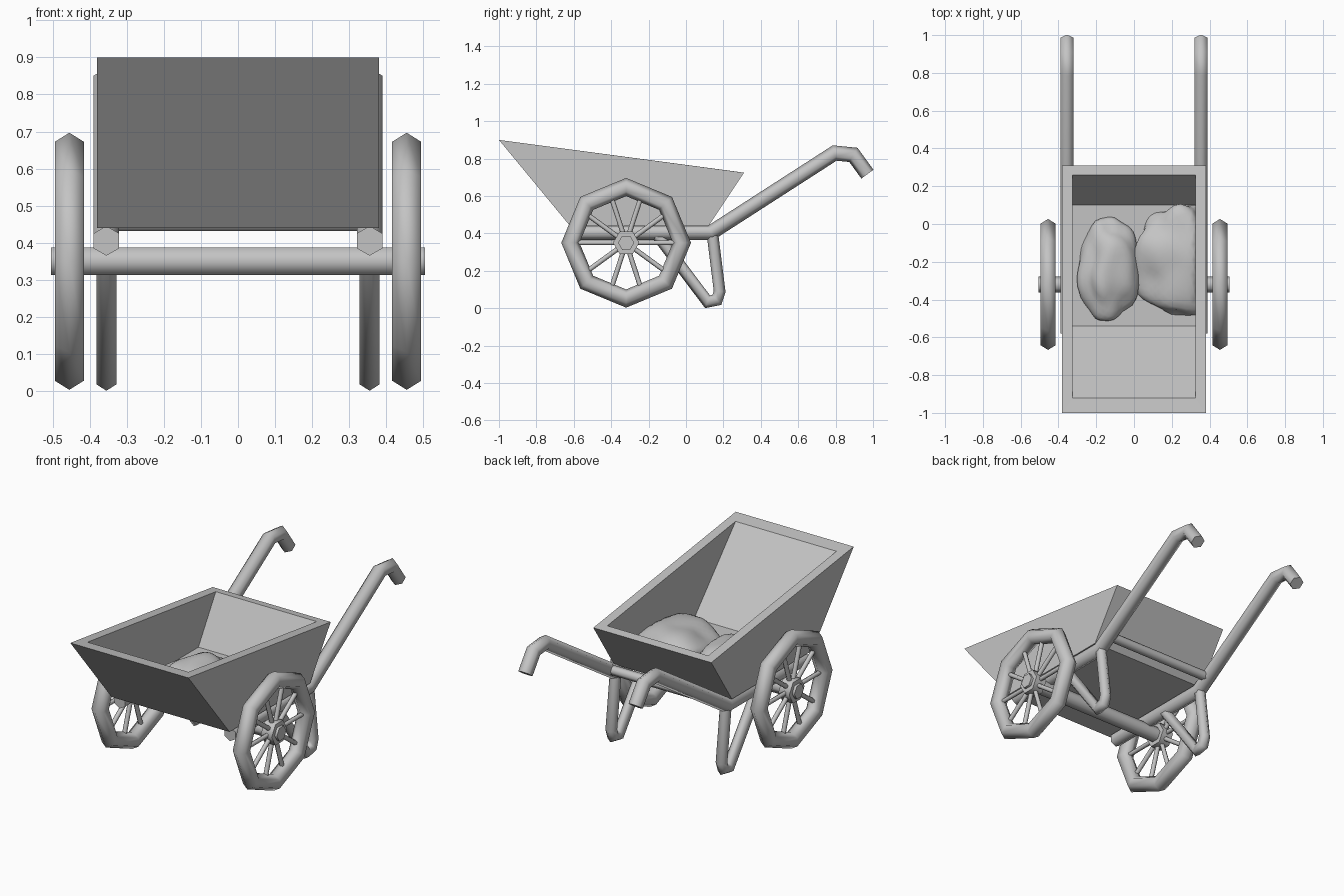
import bpy, bmesh, math
from mathutils import Vector, noise

cube = bpy.data.objects.get("Cube")
if cube:
    bpy.data.objects.remove(cube, do_unlink=True)

grey = bpy.data.materials.new("plain_grey")
grey.use_nodes = True
grey.diffuse_color = (0.55, 0.55, 0.55, 1)
grey.node_tree.nodes["Principled BSDF"].inputs["Base Color"].default_value = (0.55, 0.55, 0.55, 1)

SIDES = (("left", 1), ("right", -1))
HUB_Y, HUB_Z, WHEEL_X = -0.32, 0.35, 0.455
RAIL_X = 0.355


def finish(bm, name, smooth=65):
    bmesh.ops.recalc_face_normals(bm, faces=bm.faces)
    mesh = bpy.data.meshes.new(name)
    bm.to_mesh(mesh)
    bm.free()
    mesh.materials.append(grey)
    obj = bpy.data.objects.new(name, mesh)
    bpy.context.collection.objects.link(obj)
    if smooth:
        bpy.ops.object.select_all(action='DESELECT')
        obj.select_set(True)
        bpy.context.view_layer.objects.active = obj
        bpy.ops.object.shade_smooth_by_angle(angle=math.radians(smooth))
    return obj


def bridge(bm, loops, closed=False):
    """Skin a list of vertex loops, capping both ends unless closed."""
    pairs = list(zip(loops, loops[1:]))
    if closed:
        pairs.append((loops[-1], loops[0]))
    else:
        bm.faces.new(loops[0])
        bm.faces.new(loops[-1])
    for a, b in pairs:
        n = len(a)
        for i in range(n):
            j = (i + 1) % n
            bm.faces.new((a[i], a[j], b[j], b[i]))


def sweep(bm, path, radius, sides=6, closed=False):
    """Mitred tube along a flat path of points sharing one x."""
    pts = [Vector(p) for p in path]
    across = Vector((1, 0, 0))
    loops = []
    for i, p in enumerate(pts):
        before = pts[i - 1] if i or closed else p
        after = pts[(i + 1) % len(pts)] if i < len(pts) - 1 or closed else p
        d1, d2 = (p - before).normalized(), (after - p).normalized()
        tangent = (d1 + d2).normalized()
        stretch = 1 / max(0.6, tangent.dot(d2 if d2.length else d1))
        normal = tangent.cross(across)
        angles = [math.tau * k / sides for k in range(sides)]
        loops.append([bm.verts.new(p + radius * (normal * math.cos(a) * stretch
                                                 + across * math.sin(a))) for a in angles])
    bridge(bm, loops, closed)


def bar(bm, x0, x1, y, z, radius, sides=6):
    """Straight prism lying along x."""
    loops = []
    for x in (x0, x1):
        loops.append([bm.verts.new((x, y + radius * math.cos(math.tau * k / sides),
                                    z + radius * math.sin(math.tau * k / sides)))
                      for k in range(sides)])
    bridge(bm, loops)


# Tray: outer bottom, outer rim, inner rim, inner floor
bm = bmesh.new()
levels = [(0.38, (-0.62, 0.44), (0.12, 0.44)), (0.38, (-1.0, 0.90), (0.31, 0.725)),
          (0.325, (-0.92, 0.889), (0.26, 0.732)), (0.325, (-0.54, 0.47), (0.10, 0.47))]
loops = []
for w, front, back in levels:
    corners = [(-w, *front), (w, *front), (w, *back), (-w, *back)]
    loops.append([bm.verts.new(c) for c in corners])
bridge(bm, loops)
finish(bm, "tray", smooth=0)

# Axle
bm = bmesh.new()
bar(bm, -0.505, 0.505, HUB_Y, HUB_Z, 0.043)
finish(bm, "axle")

# Cross bar behind the tray
bm = bmesh.new()
bar(bm, -RAIL_X, RAIL_X, 0.21, 0.455, 0.027)
finish(bm, "cross_bar")

for side, s in SIDES:
    # Wheel rim
    bm = bmesh.new()
    ring = [(s * WHEEL_X, HUB_Y + 0.298 * math.sin(math.tau * k / 8),
             HUB_Z + 0.298 * math.cos(math.tau * k / 8)) for k in range(8)]
    sweep(bm, ring, 0.045, closed=True)
    finish(bm, side + "_wheel_rim")

    # Hub
    bm = bmesh.new()
    bar(bm, s * (WHEEL_X - 0.035), s * (WHEEL_X + 0.035), HUB_Y, HUB_Z, 0.07)
    finish(bm, side + "_wheel_hub")

    # Spokes
    bm = bmesh.new()
    for k in range(10):
        a = math.tau * k / 10
        ends = [(s * WHEEL_X, HUB_Y + r * math.cos(a), HUB_Z + r * math.sin(a))
                for r in (0.04, 0.28)]
        sweep(bm, ends, 0.013)
    finish(bm, side + "_wheel_spokes")

    # Frame rail rising into the bent handle
    bm = bmesh.new()
    rail = [(-0.58, 0.405), (0.135, 0.405), (0.795, 0.83), (0.895, 0.82), (0.97, 0.717)]
    sweep(bm, [(s * RAIL_X, y, z) for y, z in rail], 0.04)
    finish(bm, side + "_rail_and_handle")

    # Bent leg
    bm = bmesh.new()
    leg = [(0.14, 0.41), (0.18, 0.09), (0.165, 0.045), (0.115, 0.035), (-0.16, 0.40)]
    sweep(bm, [(s * RAIL_X, y, z) for y, z in leg], 0.031)
    finish(bm, side + "_leg")


# Soft heaps lying on the tray floor
def heap(name, centre, size, seed):
    bm = bmesh.new()
    bmesh.ops.create_icosphere(bm, subdivisions=4, radius=1)
    for v in bm.verts:
        wobble = 1 + 0.22 * noise.noise(v.co * 1.6 + Vector((seed, seed, 0)))
        p = Vector([c + r * t * wobble for c, r, t in zip(centre, size, v.co)])
        p.x = max(-0.32, min(0.328, p.x))
        p.z = max(0.455, p.z)
        v.co = p
    finish(bm, name, smooth=60)


heap("left_heap", (0.24, -0.19, 0.46), (0.24, 0.31, 0.13), 3.1)
heap("right_heap", (-0.14, -0.24, 0.46), (0.16, 0.27, 0.12), 7.4)
